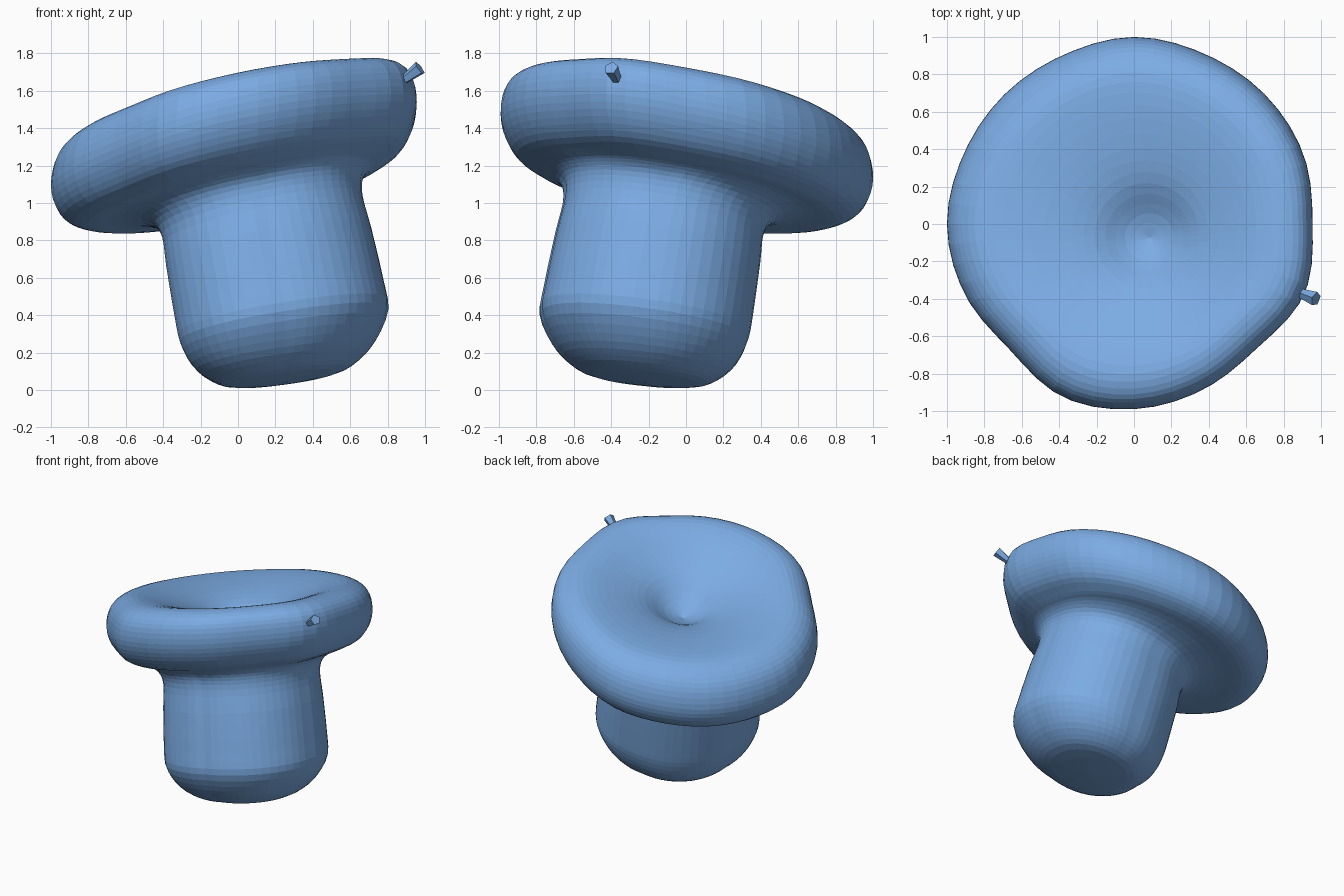
import bpy, bmesh, math
from mathutils import Vector

cube = bpy.data.objects.get("Cube")
if cube:
    bpy.data.objects.remove(cube, do_unlink=True)

blue = bpy.data.materials.new("soft_blue")
blue.use_nodes = True
colour = (0.20, 0.41, 0.77, 1)
blue.diffuse_color = colour
blue.node_tree.nodes["Principled BSDF"].inputs["Base Color"].default_value = colour

SEGMENTS = 56
STEPS = 3
LEAN = Vector((0.25, -0.22))      # offset of the stem foot from the cap centre
SLOPE = Vector((0.22, -0.18))     # tilt of the whole body

# Profile: radius, height, share of the lean
PROFILE = [Vector(p) for p in (
    (0, -0.02, 1), (0.28, 0.0, 1), (0.4, 0.05, 1), (0.49, 0.14, 1), (0.55, 0.27, 1),
    (0.552, 0.42, 0.89), (0.54, 0.7, 0.67), (0.53, 0.88, 0.53), (0.565, 0.98, 0.4),
    (0.67, 1.035, 0.2), (0.8, 1.06, 0), (0.91, 1.11, 0), (0.975, 1.2, 0), (1.0, 1.31, 0),
    (0.98, 1.43, 0), (0.92, 1.51, 0), (0.81, 1.552, 0), (0.65, 1.535, 0.05),
    (0.45, 1.475, 0.2), (0.28, 1.4, 0.28), (0.13, 1.295, 0.33), (0, 1.24, 0.33))]

# Uneven outline of the cap, counter-clockwise from +x
RIM = (0.955, 0.98, 0.985, 0.985, 1.0, 0.98, 0.98, 0.985,
       1.0, 0.98, 0.945, 1.0, 0.99, 0.96, 0.935, 0.985)


def spline(a, b, c, d, t):
    return 0.5 * (2 * b + (c - a) * t + (2 * a - 5 * b + 4 * c - d) * t ** 2
                  + (3 * b - a - 3 * c + d) * t ** 3)


def rim_scale(angle):
    f = angle / math.tau * len(RIM)
    i = int(f)
    r = [RIM[(i + k) % len(RIM)] for k in (-1, 0, 1, 2)]
    return spline(*r, f - i)


def stem_scale(angle):
    # The stem bulges along one diagonal, more on its front left corner
    bulge = 0.085 - 0.03 * math.cos(angle - math.pi / 4)
    return 1 + bulge * max(0, math.sin(2 * angle))


def body_point(p, angle):
    blend = min(max((p.x - 0.55) / 0.3, 0), 1)
    stem = stem_scale(angle) if p.y < 1.2 else 1
    r = p.x * (stem + (rim_scale(angle) - stem) * blend)
    flat = LEAN * p.z + Vector((math.cos(angle), math.sin(angle))) * r
    tilt = min(0.65 + 0.5 * max(p.y, 0), 1)
    return Vector((flat.x, flat.y, p.y + tilt * flat.dot(SLOPE)))


def finish(bm, name):
    bmesh.ops.recalc_face_normals(bm, faces=bm.faces)
    mesh = bpy.data.meshes.new(name)
    bm.to_mesh(mesh)
    bm.free()
    mesh.materials.append(blue)
    obj = bpy.data.objects.new(name, mesh)
    bpy.context.collection.objects.link(obj)
    return obj


# Smooth the profile
path = []
last = len(PROFILE) - 1
for i in range(last):
    a, b, c, d = (PROFILE[min(max(i + k, 0), last)] for k in (-1, 0, 1, 2))
    path += [spline(a, b, c, d, s / STEPS) for s in range(STEPS)]

# Stem and dished cap as one skin
bm = bmesh.new()
rings = [[bm.verts.new(body_point(p, math.tau * k / SEGMENTS)) for k in range(SEGMENTS)]
         for p in path[1:]]
for low, high in zip(rings, rings[1:]):
    for k in range(SEGMENTS):
        n = (k + 1) % SEGMENTS
        bm.faces.new((low[k], low[n], high[n], high[k]))
for ring, tip in ((rings[0], PROFILE[0]), (rings[-1], PROFILE[-1])):
    centre = bm.verts.new(body_point(tip, 0))
    for k in range(SEGMENTS):
        bm.faces.new((ring[k], ring[(k + 1) % SEGMENTS], centre))
finish(bm, "stem_and_cap")

# Small stray nub on the high edge of the cap
bm = bmesh.new()
bmesh.ops.create_cone(bm, cap_ends=True, segments=5, radius1=0.025, radius2=0.04, depth=0.11)
nub = finish(bm, "rim_nub")
nub.location = (0.93, -0.385, 1.69)
nub.rotation_euler = Vector((0.8, -0.3, 0.6)).to_track_quat('Z', 'Y').to_euler()
